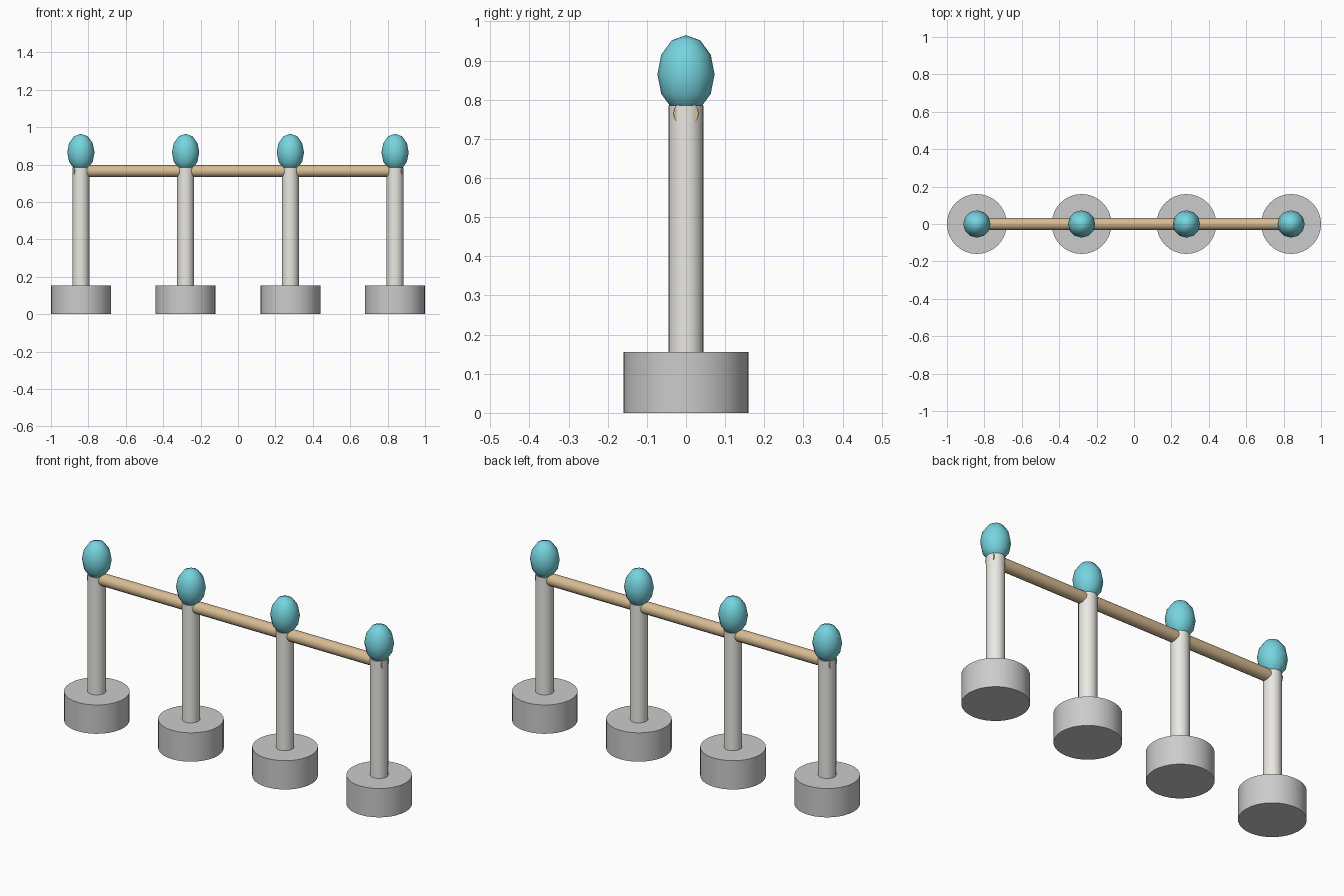
import bpy, math

if "Cube" in bpy.data.objects:
    bpy.data.objects.remove(bpy.data.objects["Cube"])


def material(name, rgb):
    m = bpy.data.materials.new(name)
    m.diffuse_color = (*rgb, 1)
    m.use_nodes = True
    m.node_tree.nodes["Principled BSDF"].inputs["Base Color"].default_value = m.diffuse_color
    return m


POST = material("pale_stone", (0.83, 0.81, 0.76))
WOOD = material("tan_wood", (0.68, 0.50, 0.29))
TEAL = material("teal_glaze", (0.18, 0.66, 0.74))


def finish(name, mat=None, angle=40):
    ob = bpy.context.object
    ob.name = name
    if mat:
        ob.data.materials.append(mat)
    bpy.ops.object.shade_smooth_by_angle(angle=math.radians(angle))
    return ob


def cylinder(name, r, depth, loc, sides, mat=None, rot=(0, 0, 0)):
    bpy.ops.mesh.primitive_cylinder_add(vertices=sides, radius=r, depth=depth,
                                        location=loc, rotation=rot)
    return finish(name, mat)


# four bollards: base, post and egg-shaped finial
for i in range(4):
    x = -0.84 + 0.56 * i
    cylinder(f"base_{i + 1}", 0.16, 0.155, (x, 0, 0.0775), 32)
    cylinder(f"post_{i + 1}", 0.045, 0.64, (x, 0, 0.465), 16, POST)
    bpy.ops.mesh.primitive_uv_sphere_add(segments=12, ring_count=6, radius=1,
                                         location=(x, 0, 0.865))
    bpy.context.object.scale = (0.073, 0.073, 0.1)
    finish(f"finial_{i + 1}", TEAL, 80)

# handrail running through all posts, ends just inside the outer faces
cylinder("handrail", 0.032, 1.754, (0, 0, 0.765), 16, WOOD, (0, math.pi / 2, 0))
